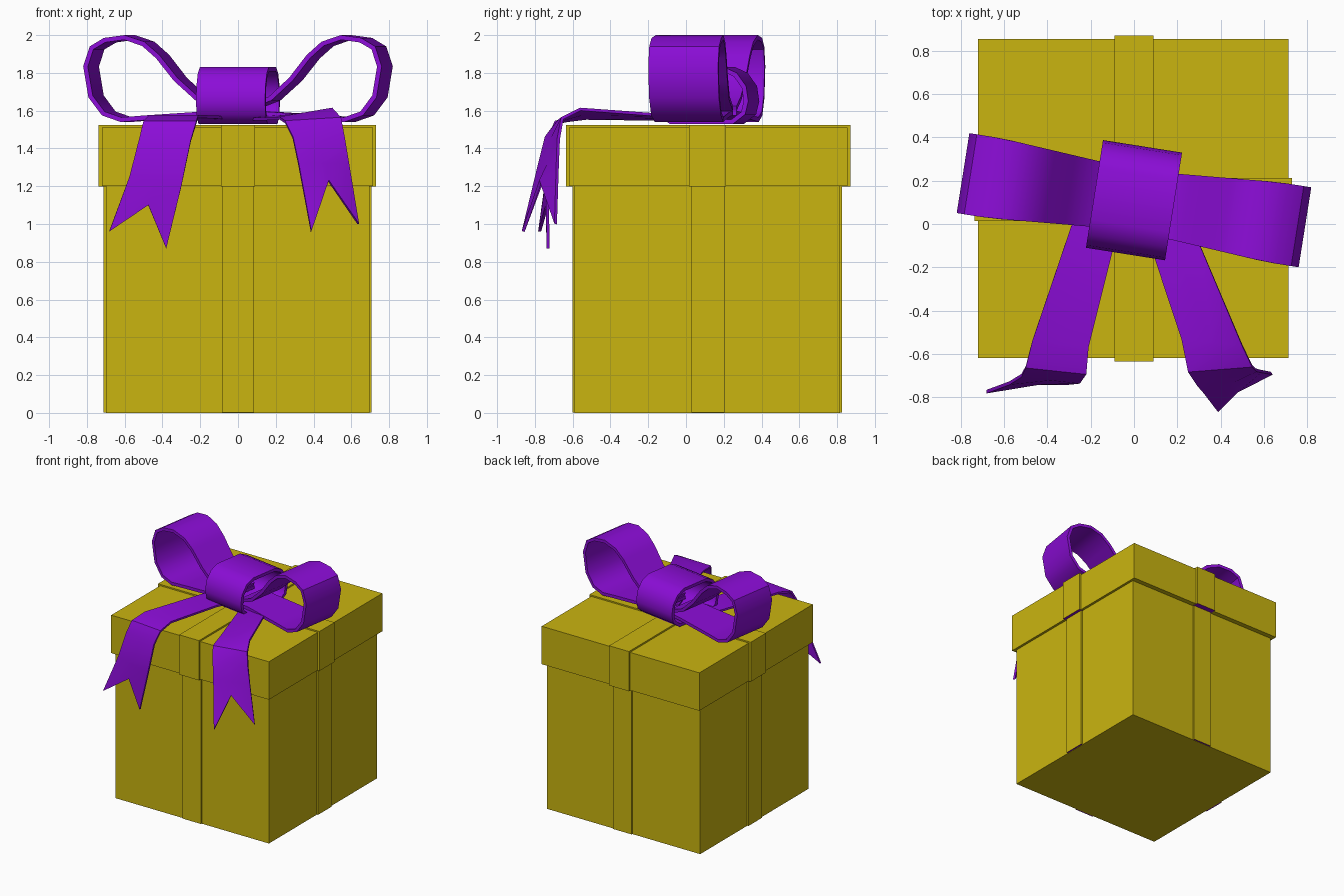
import bpy, bmesh, math
from mathutils import Matrix, Vector

if "Cube" in bpy.data.objects:
    bpy.data.objects.remove(bpy.data.objects["Cube"])


def material(name, rgb):
    m = bpy.data.materials.new(name)
    m.diffuse_color = (*rgb, 1)
    m.use_nodes = True
    m.node_tree.nodes["Principled BSDF"].inputs["Base Color"].default_value = m.diffuse_color
    return m


YELLOW = material("mustard_yellow", (0.59, 0.46, 0.005))
PURPLE = material("ribbon_purple", (0.26, 0.004, 0.68))
BOW_CENTRE = Vector((0, 0.11, 0))
BOW_TURN = math.radians(-9)


def finish(name, bm, mats):
    mesh = bpy.data.meshes.new(name)
    bm.to_mesh(mesh)
    bm.free()
    for m in mats:
        mesh.materials.append(m)
    ob = bpy.data.objects.new(name, mesh)
    bpy.context.collection.objects.link(ob)
    return ob


def box(name, x, y, z, purple_base=False):
    """Axis-aligned box from (min, max) pairs."""
    bm = bmesh.new()
    bmesh.ops.create_cube(bm, size=1)
    for v in bm.verts:
        v.co = [r[0] if c < 0 else r[1] for c, r in zip(v.co, (x, y, z))]
    bm.normal_update()
    if purple_base:
        for f in bm.faces:
            if f.normal.z < -0.9:
                f.material_index = 1
    return finish(name, bm, [YELLOW, PURPLE])


def thicken(ob, thickness, offset):
    sol = ob.modifiers.new("thickness", "SOLIDIFY")
    sol.thickness = thickness
    sol.offset = offset
    bpy.ops.object.select_all(action="DESELECT")
    ob.select_set(True)
    bpy.context.view_layer.objects.active = ob
    bpy.ops.object.modifier_apply(modifier=sol.name)
    bpy.ops.object.shade_smooth_by_angle(angle=math.radians(40))


def ribbon_loop(name, profile, half_width, turn, closed=False):
    """Band following an (r, z) profile, turned about the bow centre."""
    bm = bmesh.new()
    place = Matrix.Translation(BOW_CENTRE) @ Matrix.Rotation(turn, 4, "Z")
    rows = [[bm.verts.new(place @ Vector((r, s * half_width(r), z)))
             for s in (-1, 1)] for r, z in profile]
    pairs = list(zip(rows, rows[1:]))
    if closed:
        pairs.append((rows[-1], rows[0]))
    for a, b in pairs:
        bm.faces.new((a[0], b[0], b[1], a[1]))
    thicken(finish(name, bm, [PURPLE]), 0.025, -1)


def ribbon_tail(name, left, right, notch):
    """Strip between two edge paths ending in a swallow-tail notch."""
    bm = bmesh.new()
    rows = []
    for i, (a, b) in enumerate(zip(left, right)):
        a, b = Vector(a), Vector(b)
        mid = Vector(notch) if i == len(left) - 1 else (a + b) / 2
        rows.append([bm.verts.new(p) for p in (a, mid, b)])
    for p, q in zip(rows, rows[1:]):
        for k in (0, 1):
            bm.faces.new((q[k], q[k + 1], p[k + 1], p[k]))
    thicken(finish(name, bm, [PURPLE]), 0.016, 0)


# Box and lid
box("box_body", (-0.70, 0.695), (-0.59, 0.815), (0, 1.21))
box("lid", (-0.72, 0.715), (-0.62, 0.855), (1.2, 1.512))

# Raised bands wrapping box and lid in both directions
box("body_band_front_back", (-0.085, 0.085), (-0.602, 0.827), (0.002, 1.205), True)
box("body_band_sides", (-0.712, 0.707), (0.03, 0.205), (0.002, 1.205), True)
box("lid_band_front_back", (-0.09, 0.09), (-0.636, 0.871), (1.198, 1.525), True)
box("lid_band_sides", (-0.738, 0.731), (0.015, 0.212), (1.198, 1.523), True)

# Bow loops
loop = [(0.06, 1.625), (0.19, 1.675), (0.30, 1.775), (0.395, 1.895),
        (0.475, 1.965), (0.58, 2.0), (0.69, 1.985), (0.765, 1.94),
        (0.80, 1.835), (0.772, 1.67), (0.70, 1.575), (0.60, 1.54),
        (0.47, 1.55), (0.17, 1.57), (0.06, 1.575)]


def loop_width(r):
    return 0.15 + 0.037 * min(1, max(0, (r - 0.15) / 0.5))


ribbon_loop("bow_loop_right", loop, loop_width, BOW_TURN)
ribbon_loop("bow_loop_left", loop, loop_width, BOW_TURN + math.pi)

# Knot band around the middle of the bow
half = [(0.12, 1.832), (0.19, 1.80), (0.24, 1.73), (0.252, 1.65),
        (0.235, 1.58), (0.17, 1.53)]
knot = half + [(-r, z) for r, z in reversed(half)]
ribbon_loop("bow_knot", knot, lambda r: 0.185, BOW_TURN + math.pi / 2, True)

# Hanging tails
ribbon_tail("ribbon_tail_right",
            [(0.03, 0.05, 1.56), (0.10, -0.17, 1.555), (0.22, -0.53, 1.56),
             (0.25, -0.68, 1.54), (0.29, -0.74, 1.46), (0.32, -0.775, 1.32),
             (0.387, -0.862, 0.96)],
            [(0.22, 0.10, 1.57), (0.31, -0.11, 1.575), (0.50, -0.56, 1.608),
             (0.545, -0.655, 1.56), (0.565, -0.675, 1.45), (0.585, -0.68, 1.32),
             (0.637, -0.69, 1.0)],
            (0.478, -0.77, 1.23))
ribbon_tail("ribbon_tail_left",
            [(-0.22, 0.10, 1.56), (-0.29, -0.01, 1.57), (-0.47, -0.54, 1.57),
             (-0.50, -0.66, 1.54), (-0.52, -0.70, 1.46), (-0.575, -0.735, 1.25),
             (-0.682, -0.775, 0.96)],
            [(-0.03, 0.05, 1.56), (-0.10, -0.13, 1.565), (-0.21, -0.57, 1.57),
             (-0.22, -0.69, 1.54), (-0.25, -0.73, 1.44), (-0.30, -0.735, 1.2),
             (-0.38, -0.73, 0.87)],
            (-0.475, -0.735, 1.10))
